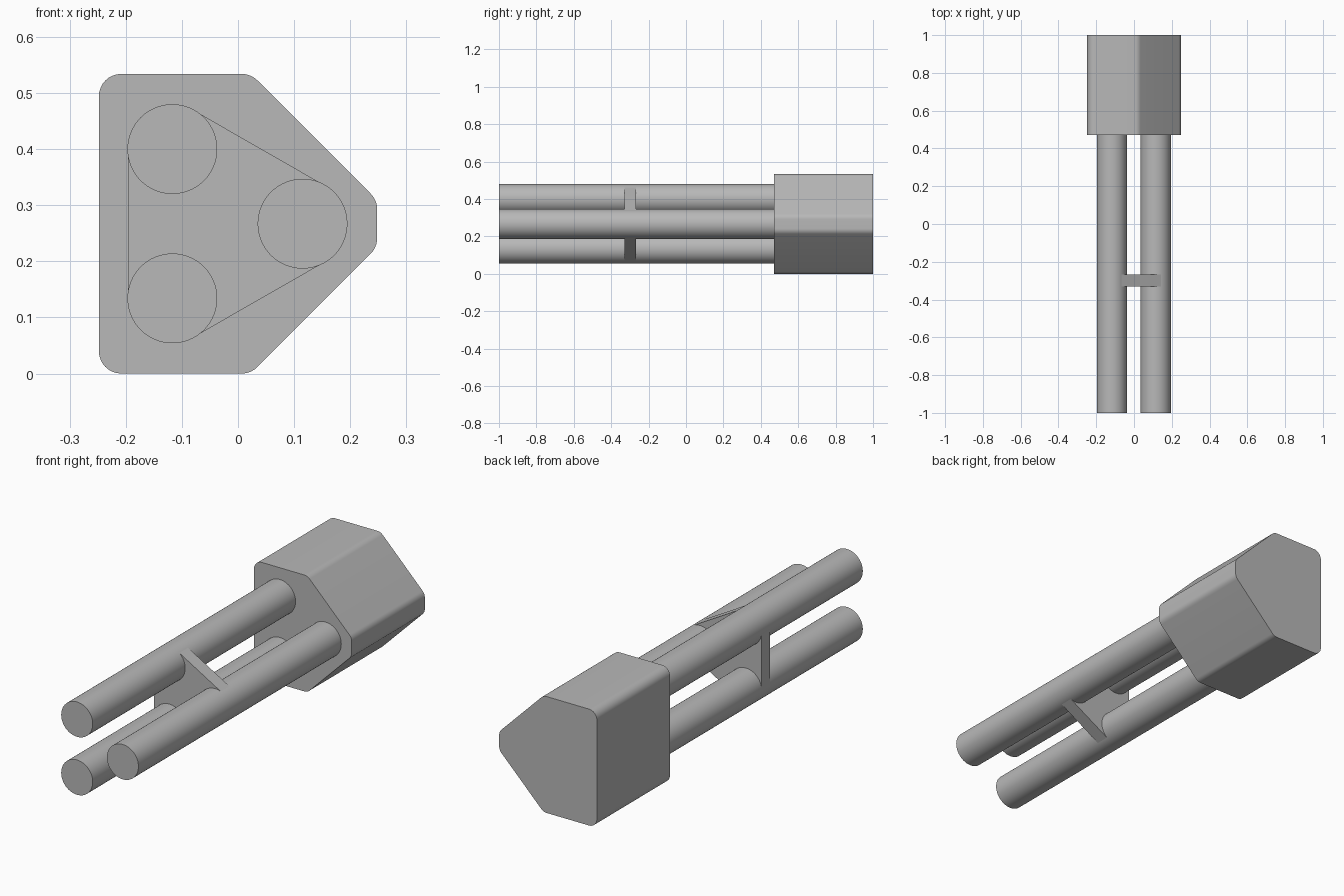
import bpy
import bmesh
from math import sin, cos, tan, pi, radians
from mathutils import Vector

cube = bpy.data.objects.get("Cube")
if cube:
    bpy.data.objects.remove(cube, do_unlink=True)

MID = 0.267      # height of the symmetry plane
TUBE_R = 0.08
CENTRES = [Vector((-0.117, MID - 0.133)), Vector((0.115, MID)),
           Vector((-0.117, MID + 0.133))]

grey = bpy.data.materials.new("plain_grey")
grey.use_nodes = True
colour = (0.48, 0.48, 0.48, 1)
grey.diffuse_color = colour
grey.node_tree.nodes["Principled BSDF"].inputs["Base Color"].default_value = colour


def extrude_outline(name, outline, y0, y1, smooth=True):
    """Solid prism from an (x, z) outline, running from y0 to y1."""
    bm = bmesh.new()
    face = bm.faces.new([bm.verts.new((p[0], y0, p[1])) for p in outline])
    ext = bmesh.ops.extrude_face_region(bm, geom=[face])
    verts = [v for v in ext["geom"] if isinstance(v, bmesh.types.BMVert)]
    bmesh.ops.translate(bm, verts=verts, vec=(0, y1 - y0, 0))
    bmesh.ops.recalc_face_normals(bm, faces=bm.faces)
    mesh = bpy.data.meshes.new(name)
    bm.to_mesh(mesh)
    bm.free()
    mesh.materials.append(grey)
    obj = bpy.data.objects.new(name, mesh)
    bpy.context.collection.objects.link(obj)
    if smooth:
        bpy.ops.object.select_all(action="DESELECT")
        obj.select_set(True)
        bpy.context.view_layer.objects.active = obj
        bpy.ops.object.shade_smooth_by_angle(angle=radians(30))
    return obj


def fillet(corners, radius, steps=8):
    """Round every corner of a convex counter-clockwise outline."""
    points = []
    for i, c in enumerate(corners):
        a = (corners[i - 1] - c).normalized()
        b = (corners[(i + 1) % len(corners)] - c).normalized()
        half = a.angle(b) / 2
        centre = c + (a + b).normalized() * radius / sin(half)
        start = c + a * radius / tan(half) - centre
        turn = pi - 2 * half
        for k in range(steps + 1):
            t = turn * k / steps
            points.append(centre + Vector((start.x * cos(t) - start.y * sin(t),
                                           start.x * sin(t) + start.y * cos(t))))
    return points


# Rear housing: rounded six-sided block
half_outline = [(-0.248, 0.267), (0.023, 0.267), (0.248, 0.042)]
corners = [Vector((x, MID - h)) for x, h in half_outline]
corners += [Vector((x, MID + h)) for x, h in reversed(half_outline)]
extrude_outline("housing", fillet(corners, 0.04), 0.47, 1.0)

# Three long tubes
for name, c in zip(("lower_tube", "side_tube", "upper_tube"), CENTRES):
    ring = [c + TUBE_R * Vector((cos(2 * pi * i / 64), sin(2 * pi * i / 64)))
            for i in range(64)]
    extrude_outline(name, ring, -1.0, 0.47)

# Brace plate joining the tubes, its edges tangent to them
plate = []
for i, c in enumerate(CENTRES):
    for d in (c - CENTRES[i - 1], CENTRES[(i + 1) % 3] - c):
        plate.append(c + Vector((d.y, -d.x)).normalized() * (TUBE_R - 0.001))
extrude_outline("brace_plate", plate, -0.33, -0.267, smooth=False)
